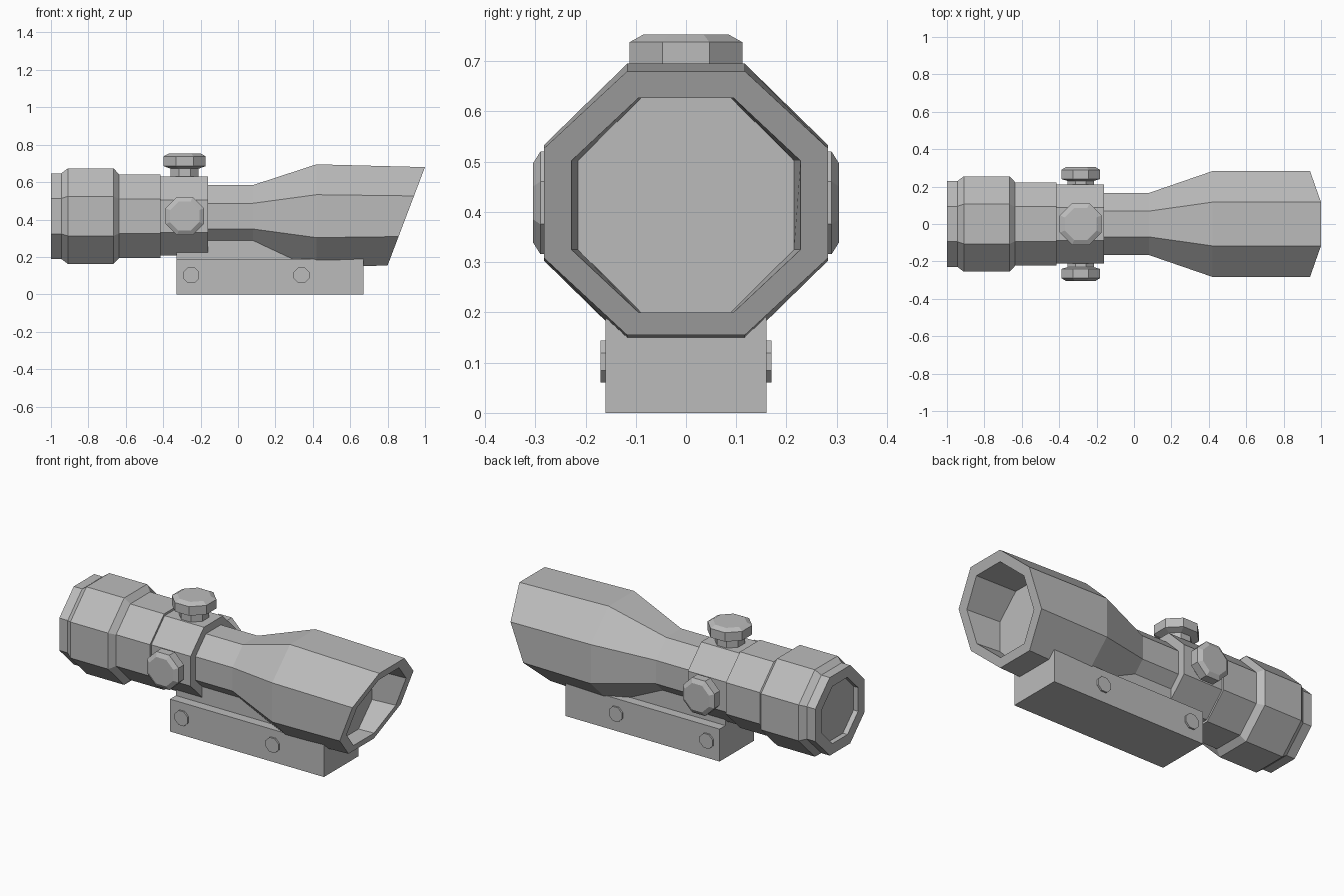
import bpy, bmesh
from math import pi, tan
from mathutils import Matrix

cube = bpy.data.objects.get("Cube")
if cube:
    bpy.data.objects.remove(cube, do_unlink=True)

grey = bpy.data.materials.new("matte grey")
grey.use_nodes = True
colour = (0.5, 0.5, 0.5, 1)
grey.diffuse_color = colour
grey.node_tree.nodes["Principled BSDF"].inputs["Base Color"].default_value = colour

AXIS_Z = 0.418
K = tan(pi / 8)
OCTAGON = [(K, 1), (1, K), (1, -K), (K, -1), (-K, -1), (-1, -K), (-1, K), (-K, 1)]


def finish(name, bm):
    bmesh.ops.recalc_face_normals(bm, faces=bm.faces)
    mesh = bpy.data.meshes.new(name)
    bm.to_mesh(mesh)
    bm.free()
    mesh.materials.append(grey)
    obj = bpy.data.objects.new(name, mesh)
    bpy.context.collection.objects.link(obj)
    return obj


def loft(name, rings, matrix=Matrix()):
    """Skin a row of eight-sided rings and cap both ends."""
    bm = bmesh.new()
    loops = [[bm.verts.new(matrix @ Matrix.Translation(p).translation) for p in ring]
             for ring in rings]
    for a, b in zip(loops, loops[1:]):
        for i in range(8):
            j = (i + 1) % 8
            bm.faces.new((a[i], a[j], b[j], b[i]))
    bm.faces.new(loops[0])
    bm.faces.new(loops[-1])
    return finish(name, bm)


def ring_x(x, ry, rz=None, cz=AXIS_Z):
    return [(x, ry * u, cz + (rz or ry) * v) for u, v in OCTAGON]


def slanted(ry, rz, cz):
    """Ring on the raked plane of the front hood."""
    return [(0.8 + (z - 0.155) * 0.38, y, z) for _, y, z in ring_x(0, ry, rz, cz)]


def turned(name, profile, matrix):
    """Eight-sided knob from (radius, height) pairs along local z."""
    return loft(name, [[(r * u, r * v, h) for u, v in OCTAGON] for r, h in profile], matrix)


def box(name, x0, x1, half_y, z0, z1):
    bm = bmesh.new()
    bmesh.ops.create_cube(bm, size=1)
    for v in bm.verts:
        v.co = (x1 if v.co.x > 0 else x0, 2 * half_y * v.co.y, z1 if v.co.z > 0 else z0)
    return finish(name, bm)


# Sight tube: recessed eyepiece, focus ring, turret section, neck, flared hood
loft("sight_tube", [
    ring_x(-0.97, 0.168), ring_x(-1, 0.168), ring_x(-1, 0.229),
    ring_x(-0.945, 0.229), ring_x(-0.91, 0.255), ring_x(-0.665, 0.255),
    ring_x(-0.635, 0.223), ring_x(-0.415, 0.223), ring_x(-0.415, 0.211),
    ring_x(-0.16, 0.211), ring_x(-0.16, 0.166), ring_x(0.08, 0.166),
    ring_x(0.42, 0.283, 0.277),
    slanted(0.283, 0.2625, 0.4175), slanted(0.228, 0.2135, 0.4135),
    ring_x(0.72, 0.215, 0.2135, 0.4135),
])

# Mounting rail and the narrower riser that joins it to the tube
box("mount_base", -0.33, 0.67, 0.16, 0, 0.19)
box("mount_riser", -0.33, 0.67, 0.105, 0.18, 0.32)

# Top adjustment knob
turned("top_knob", [(0.075, 0.6), (0.075, 0.672), (0.112, 0.685), (0.112, 0.738), (0.085, 0.753)],
       Matrix.Translation((-0.285, 0, 0)))

# Side knobs and mount screws on both sides
for side, label in ((1, "left"), (-1, "right")):
    outward = Matrix.Rotation(-side * pi / 2, 4, "X")
    turned(label + "_knob",
           [(0.07, 0.19), (0.07, 0.23), (0.102, 0.24), (0.102, 0.29), (0.078, 0.305)],
           Matrix.Translation((-0.285, 0, AXIS_Z)) @ outward)
    for x, place in ((-0.25, "rear"), (0.34, "front")):
        turned(f"{label}_{place}_screw", [(0.042, 0.15), (0.042, 0.17)],
               Matrix.Translation((x, 0, 0.102)) @ outward)
